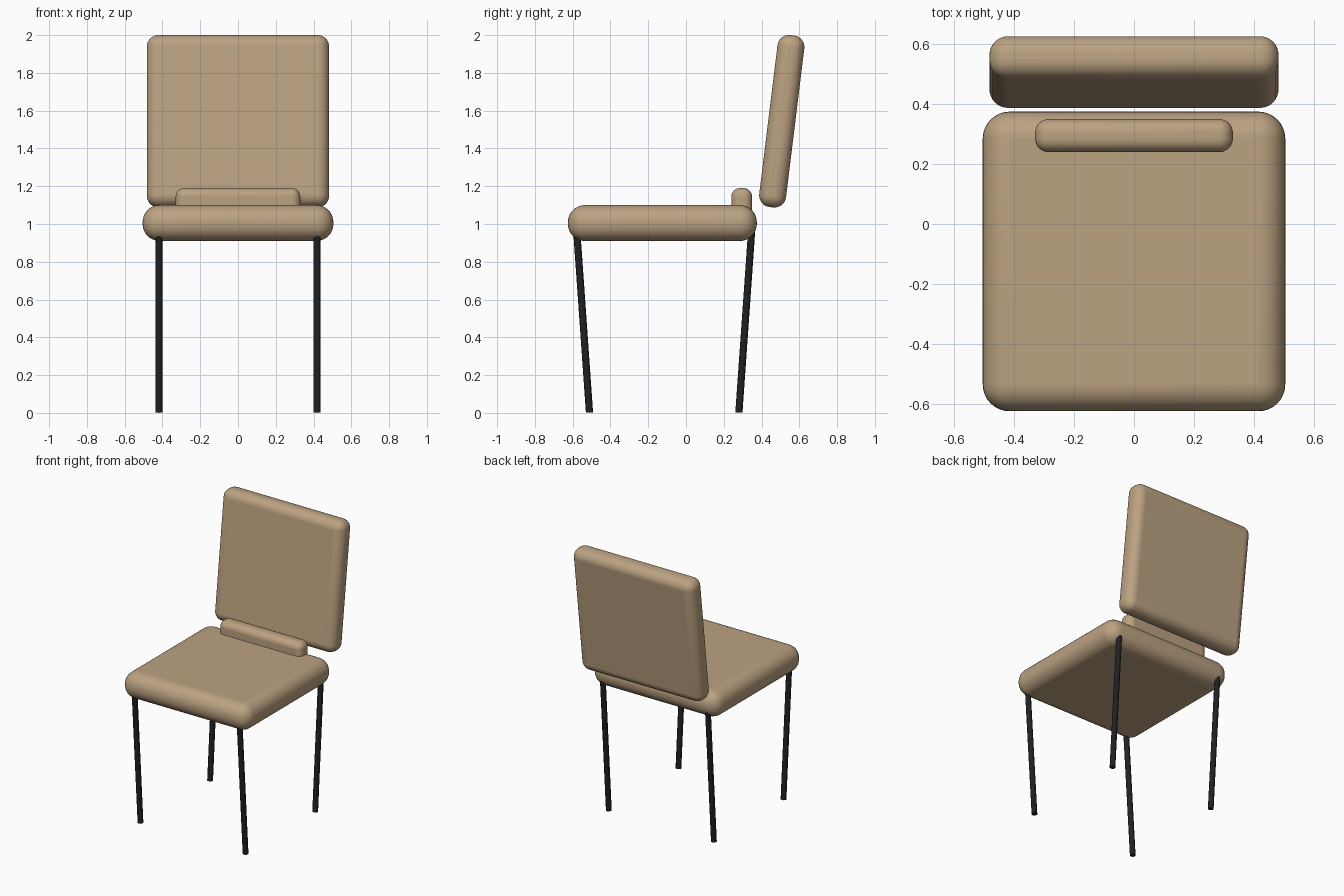
import bpy, math
from mathutils import Vector

if "Cube" in bpy.data.objects:
    bpy.data.objects.remove(bpy.data.objects["Cube"])


def material(name, color):
    m = bpy.data.materials.new(name)
    m.diffuse_color = color
    m.use_nodes = True
    m.node_tree.nodes["Principled BSDF"].inputs["Base Color"].default_value = m.diffuse_color
    return m


tan = material("tan_upholstery", (0.50, 0.36, 0.22, 1))
black = material("black_metal", (0.015, 0.015, 0.017, 1))


def finish(ob, name, mat):
    ob.name = name
    ob.data.materials.append(mat)
    bpy.ops.object.shade_smooth_by_angle(angle=math.radians(40))


def cushion(name, center, size, radius, tilt=0.0):
    """Rounded box, optionally leaning back by tilt degrees."""
    bpy.ops.mesh.primitive_cube_add(size=1)
    ob = bpy.context.object
    ob.scale = size
    bpy.ops.object.transform_apply(location=False, rotation=False, scale=True)
    ob.location = center
    ob.rotation_euler.x = math.radians(-tilt)
    bev = ob.modifiers.new("round", 'BEVEL')
    bev.width = radius
    bev.segments = 8
    bev.limit_method = 'NONE'
    finish(ob, name, tan)


def leg(name, foot, top, radius=0.019):
    """Thin tube between two points."""
    a, b = Vector(foot), Vector(top)
    d = b - a
    bpy.ops.mesh.primitive_cylinder_add(vertices=12, radius=radius,
                                        depth=d.length, location=(a + b) / 2)
    ob = bpy.context.object
    ob.rotation_euler = d.to_track_quat('Z', 'Y').to_euler()
    finish(ob, name, black)


# upholstered parts
cushion("seat", (0, -0.125, 1.005), (1.01, 1.0, 0.19), 0.09)
cushion("backrest", (0, 0.507, 1.544), (0.965, 0.143, 0.917), 0.062, tilt=7)
cushion("lumbar_roll", (0, 0.295, 1.095), (0.66, 0.11, 0.19), 0.045)

# four legs, splayed outward towards the seat
for side, x in (("left", -0.418), ("right", 0.418)):
    leg("front_leg_" + side, (x, -0.511, 0.002), (x, -0.581, 1.0))
    leg("rear_leg_" + side, (x, 0.280, 0.002), (x, 0.350, 1.0))
